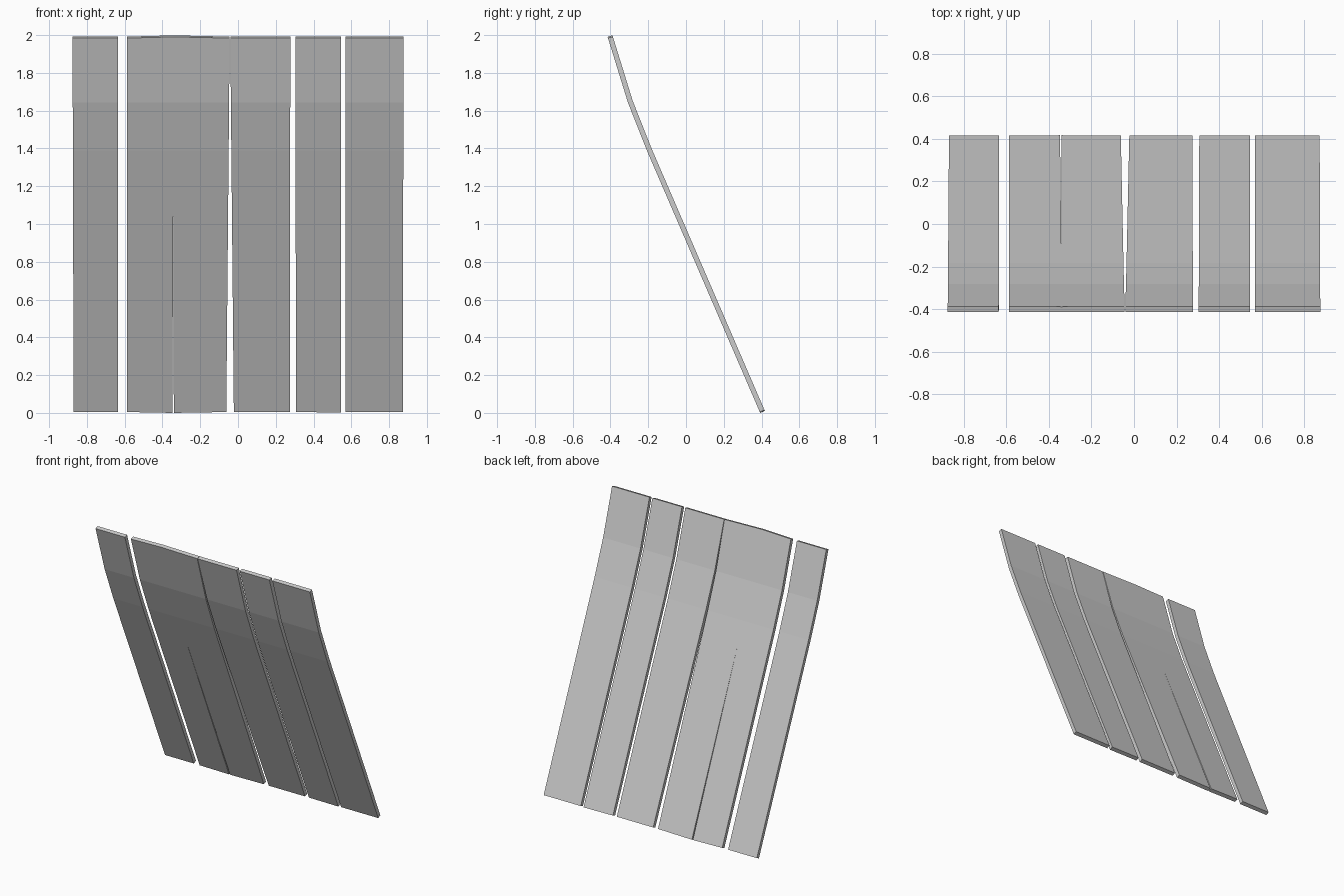
import bpy, bmesh
from mathutils import Vector

if "Cube" in bpy.data.objects:
    bpy.data.objects.remove(bpy.data.objects["Cube"])

# Side path (y, z) of the leaning, bent boards: bottom to top
PATH = [Vector(p) for p in ((0.403, 0.010), (-0.195, 1.395), (-0.295, 1.648), (-0.400, 1.988))]
HALF = 0.0135

def section(bottom_ext, top_ext):
    """Front and back (y, z) points along the path, ends lengthened slightly."""
    pts = [p.copy() for p in PATH]
    dirs = [(b - a).normalized() for a, b in zip(pts, pts[1:])]
    pts[0] -= dirs[0] * bottom_ext
    pts[-1] += dirs[-1] * top_ext
    out = []
    for i, p in enumerate(pts):
        d = (dirs[max(i - 1, 0)] + dirs[min(i, len(dirs) - 1)]).normalized()
        n = Vector((d.y, -d.x)) * HALF
        out.append((p - n, p + n))
    return out

def board(name, bottom, top, ext_l=(0, 0), ext_r=(0, 0)):
    """bottom/top: (left x, right x); ext: (bottom, top) lengthening per side."""
    bm = bmesh.new()
    rings = []
    left, right = section(*ext_l), section(*ext_r)
    for (lf, lb), (rf, rb) in zip(left, right):
        t = lf.y / 2
        xl = bottom[0] + (top[0] - bottom[0]) * t
        xr = bottom[1] + (top[1] - bottom[1]) * t
        rings.append([bm.verts.new((x, p.x, p.y))
                      for x, p in ((xl, lf), (xr, rf), (xr, rb), (xl, lb))])
    for a, b in zip(rings, rings[1:]):
        for i in range(4):
            j = (i + 1) % 4
            bm.faces.new((a[i], a[j], b[j], b[i]))
    bm.faces.new(rings[0])
    bm.faces.new(rings[-1])
    bmesh.ops.recalc_face_normals(bm, faces=bm.faces)
    me = bpy.data.meshes.new(name)
    bm.to_mesh(me)
    bm.free()
    ob = bpy.data.objects.new(name, me)
    bpy.context.collection.objects.link(ob)

# Six boards, left to right; the second and third almost touch
board("board_1", (-0.870, -0.635), (-0.876, -0.636))
board("board_2", (-0.587, -0.348), (-0.587, -0.338), ext_r=(0.005, 0.007))
board("board_3", (-0.340, -0.062), (-0.343, -0.044), ext_l=(0.005, 0.007))
board("board_4", (-0.022, 0.275), (-0.041, 0.277))
board("board_5", (0.307, 0.546), (0.304, 0.546), ext_r=(0.003, 0))
board("board_6", (0.570, 0.873), (0.570, 0.876))
